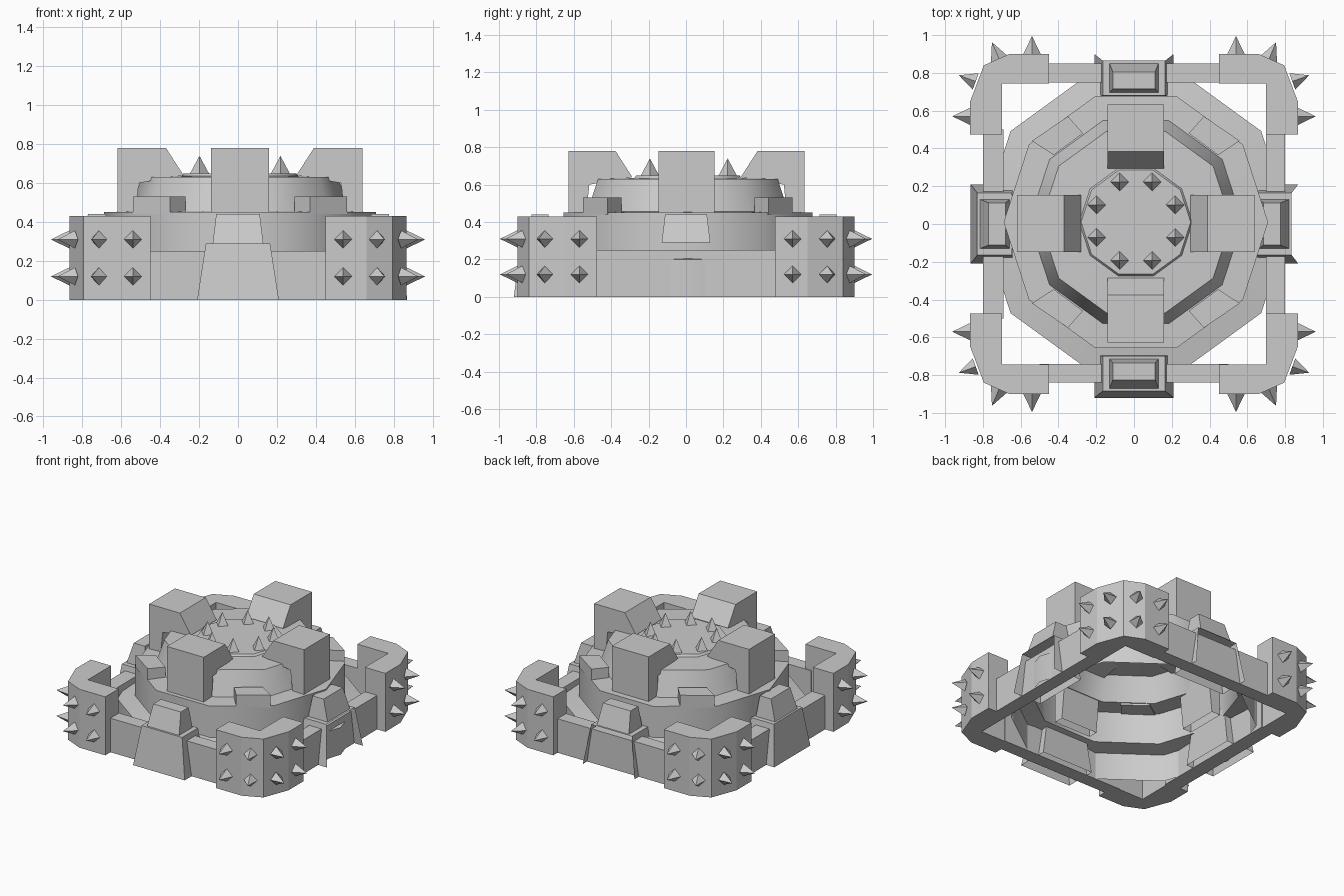
import bpy, bmesh
from math import pi, sin, cos, radians
from mathutils import Vector, Matrix

if "Cube" in bpy.data.objects:
    bpy.data.objects.remove(bpy.data.objects["Cube"])


def finish(bm, name, smooth=False):
    bmesh.ops.recalc_face_normals(bm, faces=bm.faces[:])
    me = bpy.data.meshes.new(name)
    bm.to_mesh(me)
    bm.free()
    ob = bpy.data.objects.new(name, me)
    bpy.context.collection.objects.link(ob)
    if smooth:
        bpy.context.view_layer.objects.active = ob
        ob.select_set(True)
        bpy.ops.object.shade_smooth_by_angle(angle=radians(40))
        ob.select_set(False)
    return ob


def loft(bm, a, b, skip=()):
    """Join two matching outlines; skip may hold 'a', 'b' or side indices."""
    va, vb = [bm.verts.new(p) for p in a], [bm.verts.new(p) for p in b]
    n = len(a)
    for i in range(n):
        if i not in skip:
            j = (i + 1) % n
            bm.faces.new((va[i], va[j], vb[j], vb[i]))
    if 'a' not in skip:
        bm.faces.new(va[::-1])
    if 'b' not in skip:
        bm.faces.new(vb)


def rect(x, d0, d1, z):
    # side 0 is the outward one (facing -y)
    return [(-x, -d1, z), (x, -d1, z), (x, -d0, z), (-x, -d0, z)]


def spike(bm, pos, direction, r, h):
    d = Vector(direction).normalized()
    if abs(d.z) > .9:
        u, v = Vector((1, 0, 0)), Vector((0, 1, 0))
    else:
        v = Vector((0, 0, 1))
        u = d.cross(v)
    p = Vector(pos)
    base = [bm.verts.new(p + q) for q in (u * r, v * r, -u * r, -v * r)]
    tip = bm.verts.new(p + d * h)
    for i in range(4):
        bm.faces.new((base[i], base[(i + 1) % 4], tip))


C = Vector((.01, .01, 0))

# ten-sided stepped body: skirt, drum, dome and top plate, open below
prof = [(.82, 0), (.82, .2), (.70, .22), (.70, .45), (.565, .455),
        (.505, .63), (.30, .635), (.29, .65)]
bm = bmesh.new()
rings = [[bm.verts.new((C.x + r * cos(i * pi / 5), C.y + r * sin(i * pi / 5), z))
          for i in range(10)] for r, z in prof]
for lo, hi in zip(rings, rings[1:]):
    for i in range(10):
        j = (i + 1) % 10
        bm.faces.new((lo[i], lo[j], hi[j], hi[i]))
bm.faces.new(rings[-1])
finish(bm, "domed_body", True)

# battlement blocks on the four diagonal faces of the drum
for sx in (1, -1):
    for sy in (1, -1):
        bm = bmesh.new()
        pts = [(.28, .47), (.36, .56), (.55, .43), (.435, .355)]
        loft(bm, [(C.x + sx * x, C.y + sy * y, .44) for x, y in pts],
             [(C.x + sx * x, C.y + sy * y, .53) for x, y in pts])
        finish(bm, "battlement")

# spikes on the top plate
bm = bmesh.new()
for k in range(8):
    a = radians(22.5 + 45 * k)
    spike(bm, (.01 + .225 * cos(a), .015 + .225 * sin(a), .65), (0, 0, 1), .048, .09)
finish(bm, "roof_spikes")

# four towers, gatehouses and straight walls, turned about the centre
tower = [(.29, .64), (.38, .78), (.63, .78), (.63, .22), (.56, .22), (.52, .6)]
#        name, turn, gate shift, wall near/far, gate outer face missing
sides = [("front", 0, 0, .74, .84, False),
         ("right", pi / 2, -.05, .70, .80, True),
         ("back", pi, -.02, .75, .85, True),
         ("left", -pi / 2, -.055, .69, .80, False)]
for name, turn, s, w0, w1, is_open in sides:
    M = Matrix.Rotation(turn, 4, 'Z')

    bm = bmesh.new()
    loft(bm, [(-.15, -d, z) for d, z in tower], [(.15, -d, z) for d, z in tower], (3,))
    bm.transform(Matrix.Translation((.01, .003, 0)) @ M)
    finish(bm, name + "_tower")

    bm = bmesh.new()
    skip = ('a', 0) if is_open else ('a',)
    loft(bm, rect(.21, .69 + s, .92 + s, 0), rect(.165, .70 + s, .885 + s, .29), skip)
    loft(bm, rect(.13, .715 + s, .87 + s, .29), rect(.112, .735 + s, .825 + s, .44), ('a',))
    bm.transform(M)
    finish(bm, name + "_gatehouse")

    bm = bmesh.new()
    loft(bm, rect(.50, w0, w1, 0), rect(.50, w0, w1, .25))
    bm.transform(M)
    finish(bm, name + "_wall")

# chamfered corner bastions with two rows of spikes
plan = [(.45, .90), (.66, .90), (.795, .84), (.867, .65), (.867, .475),
        (.70, .475), (.70, .745), (.45, .745)]
studs = [((.54, .90), (0, 1)), ((.715, .875), (.39, .92)),
         ((.838, .755), (.94, .34)), ((.867, .57), (1, 0))]
for sx in (1, -1):
    for sy in (1, -1):
        bm = bmesh.new()
        loft(bm, [(sx * x, sy * y, 0) for x, y in plan],
             [(sx * x, sy * y, .43) for x, y in plan])
        finish(bm, "corner_bastion")
        bm = bmesh.new()
        for (x, y), (dx, dy) in studs:
            for z in (.12, .31):
                spike(bm, (sx * x, sy * y, z), (sx * dx, sy * dy, 0), .046, .095)
        finish(bm, "bastion_spikes")
